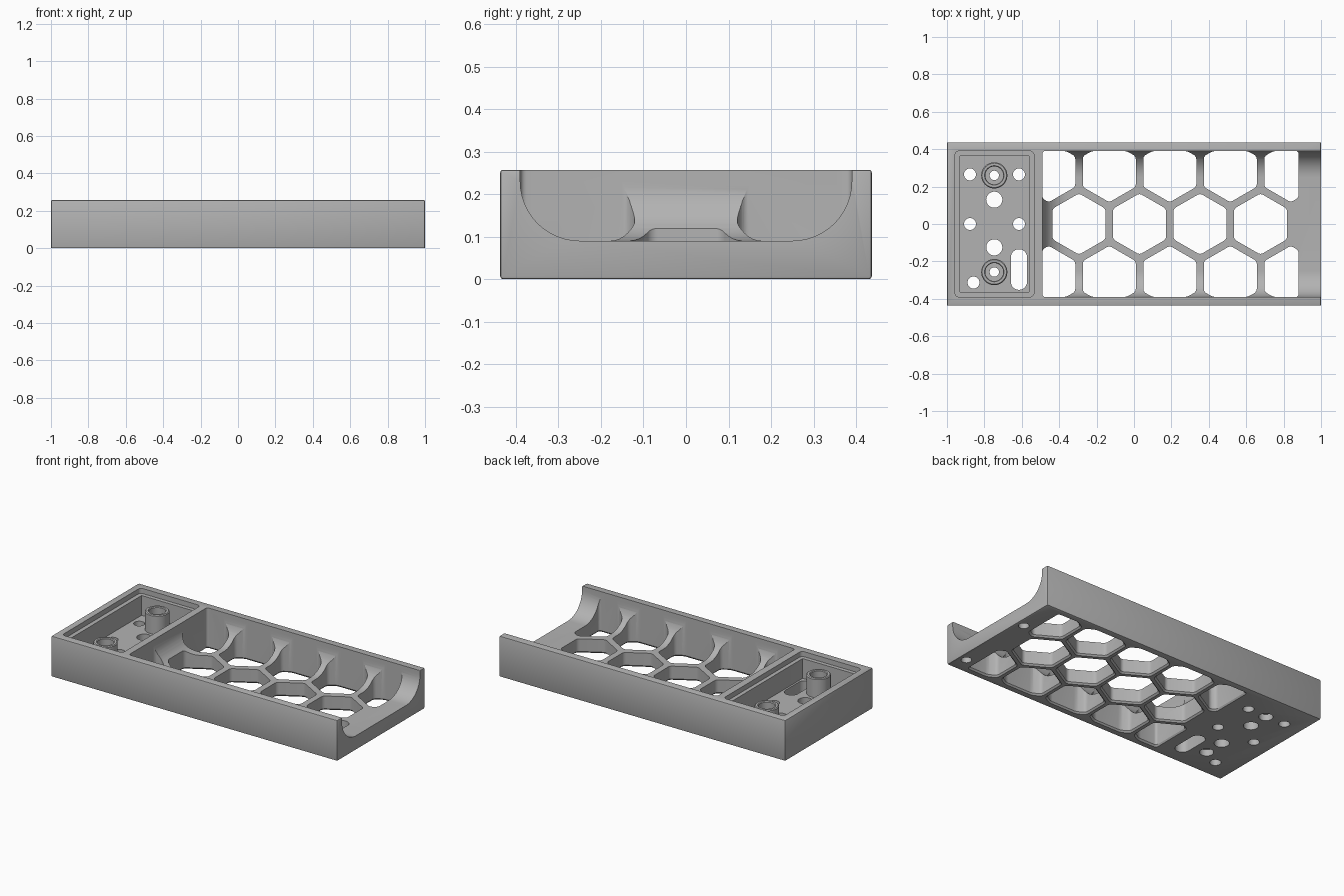
import bpy, bmesh, math
from mathutils import Vector

cube = bpy.data.objects.get("Cube")
if cube:
    bpy.data.objects.remove(cube, do_unlink=True)

mat = bpy.data.materials.new("plain_grey")
mat.use_nodes = True
GREY = (0.45, 0.45, 0.45, 1)
mat.diffuse_color = GREY
mat.node_tree.nodes["Principled BSDF"].inputs["Base Color"].default_value = GREY

L, W, H = 2.0, 0.874, 0.257       # outer size
FLOOR = 0.09                      # trough floor
POCKET = 0.10                     # compartment floor
FILLET = 0.14
INNER_Y = 0.39
PITCH, GAP = 0.3235, 0.04


def rounded_rect(x0, x1, y0, y1, r, steps=6):
    pts = []
    corners = [(x1 - r, y1 - r), (x0 + r, y1 - r), (x0 + r, y0 + r), (x1 - r, y0 + r)]
    for q, (cx, cy) in enumerate(corners):
        for i in range(steps + 1):
            a = math.pi / 2 * (q + i / steps)
            pts.append((cx + r * math.cos(a), cy + r * math.sin(a)))
    return pts


def circle(x, y, r, n=40):
    return [(x + r * math.cos(math.tau * i / n), y + r * math.sin(math.tau * i / n)) for i in range(n)]


def loft(bm, sections):
    """Solid through (outline, z) sections that share a point count."""
    rings = [[bm.verts.new((x, y, z)) for x, y in pts] for pts, z in sections]
    n = len(rings[0])
    for a, b in zip(rings, rings[1:]):
        for i in range(n):
            j = (i + 1) % n
            bm.faces.new((a[i], a[j], b[j], b[i]))
    bm.faces.new(rings[0][::-1])
    bm.faces.new(rings[-1])


def make_object(name, bm):
    bmesh.ops.recalc_face_normals(bm, faces=bm.faces)
    mesh = bpy.data.meshes.new(name)
    bm.to_mesh(mesh)
    bm.free()
    mesh.materials.append(mat)
    obj = bpy.data.objects.new(name, mesh)
    bpy.context.collection.objects.link(obj)
    return obj


def activate(obj):
    bpy.ops.object.select_all(action='DESELECT')
    obj.select_set(True)
    bpy.context.view_layer.objects.active = obj


def cut(target, name, bm):
    cutter = make_object(name, bm)
    cutter.hide_render = True
    mod = target.modifiers.new(name, 'BOOLEAN')
    mod.operation, mod.solver, mod.object = 'DIFFERENCE', 'EXACT', cutter
    activate(target)
    bpy.ops.object.modifier_apply(modifier=mod.name)
    bpy.data.objects.remove(cutter, do_unlink=True)


def hex_outline(cx, cy):
    """Pointed-top hexagon, trimmed to the trough and with rounded corners."""
    bm = bmesh.new()
    radius = (PITCH - GAP) / math.sqrt(3)
    bm.faces.new([bm.verts.new((cx + radius * math.sin(math.tau * i / 6),
                                cy + radius * math.cos(math.tau * i / 6), 0)) for i in range(6)])
    limits = [((-0.49, 0, 0), (-1, 0, 0)), ((0.88, 0, 0), (1, 0, 0)),
              ((0, INNER_Y, 0), (0, 1, 0)), ((0, -INNER_Y, 0), (0, -1, 0))]
    for co, no in limits:
        bmesh.ops.bisect_plane(bm, geom=bm.verts[:] + bm.edges[:] + bm.faces[:],
                               plane_co=co, plane_no=no, clear_outer=True)
    bmesh.ops.bevel(bm, geom=bm.verts[:], offset=0.015, segments=4,
                    profile=0.5, affect='VERTICES')
    pts = [(v.co.x, v.co.y) for v in bm.faces[:][0].verts]
    bm.free()
    return pts


def grown(pts, amount):
    """Outline pushed outward from its middle."""
    mid = sum((Vector(p) for p in pts), Vector((0, 0))) / len(pts)
    return [Vector(p) + (Vector(p) - mid).normalized() * amount for p in pts]


# Tray body with slightly softened outer edges
bm = bmesh.new()
bmesh.ops.create_cube(bm, size=1)
for v in bm.verts:
    v.co = Vector((v.co.x * L, v.co.y * W, (v.co.z + 0.5) * H))
bmesh.ops.bevel(bm, geom=bm.edges[:], offset=0.006, segments=2, profile=0.5, affect='EDGES')
tray = make_object("tray_body", bm)

# Trough with filleted floor, open at the +x end
bm = bmesh.new()
sections = []
for i in range(13):
    a = math.pi / 2 * i / 12
    d = FILLET * (1 - math.sin(a))
    z = FLOOR + FILLET * (1 - math.cos(a))
    sections.append((rounded_rect(-0.49 + d, 1.3 - d, -INNER_Y + d, INNER_Y - d, 0.035), z))
sections.append((rounded_rect(-0.49, 1.3, -INNER_Y, INNER_Y, 0.035), 0.4))
loft(bm, sections)
cut(tray, "trough_cutter", bm)

# Honeycomb openings: middle row of four, outer rows of five
bm = bmesh.new()
for row in (-1, 0, 1):
    for col in range(4 if row == 0 else 5):
        x = -0.294 + PITCH * (col - 0.5 * abs(row))
        pts = hex_outline(x, row * PITCH * math.sqrt(3) / 2)
        loft(bm, [(grown(pts, 0.012), -0.002), (pts, 0.01), (pts, 0.4)])
cut(tray, "honeycomb_cutter", bm)

# Compartment with a lid ledge
bm = bmesh.new()
loft(bm, [(rounded_rect(-0.957, -0.535, -INNER_Y, INNER_Y, 0.022), 0.225),
          (rounded_rect(-0.957, -0.535, -INNER_Y, INNER_Y, 0.022), 0.4)])
cut(tray, "ledge_cutter", bm)
bm = bmesh.new()
loft(bm, [(rounded_rect(-0.93, -0.56, -0.365, 0.365, 0.004), z) for z in (POCKET, 0.3)])
cut(tray, "compartment_cutter", bm)

# Round holes, cable slot and blind holes in the base
bm = bmesh.new()
holes = [(-0.877, 0.265, 0.032), (-0.615, 0.265, 0.032), (-0.877, 0, 0.032),
         (-0.615, 0, 0.032), (-0.858, -0.313, 0.032),
         (-0.747, 0.13, 0.043), (-0.747, -0.125, 0.043)]
for x, y, r in holes:
    loft(bm, [(circle(x, y, r), z) for z in (-0.05, 0.15)])
loft(bm, [(rounded_rect(-0.658, -0.572, -0.352, -0.135, 0.042), z) for z in (-0.05, 0.15)])
for y in (0.17, -0.33):
    loft(bm, [(circle(0.95, y, 0.03), z) for z in (-0.05, 0.05)])
posts = [(-0.747, 0.26), (-0.747, -0.257)]
for x, y in posts:
    loft(bm, [(circle(x, y, r), z) for r, z in
              ((0.04, -0.05), (0.04, 0.04), (0.025, 0.04), (0.025, 0.15))])
cut(tray, "hole_cutter", bm)

# Hollow screw posts with a stepped bore
finished = [tray]
for label, (x, y) in zip(("back", "front"), posts):
    profile = [(0.025, POCKET), (0.07, POCKET), (0.07, 0.215), (0.065, 0.22),
               (0.052, 0.22), (0.048, 0.215), (0.048, 0.14), (0.025, 0.14)]
    bm = bmesh.new()
    rings = [[bm.verts.new((px, py, z)) for px, py in circle(x, y, r)] for r, z in profile]
    for a, b in zip(rings, rings[1:] + rings[:1]):
        for i in range(len(a)):
            j = (i + 1) % len(a)
            bm.faces.new((a[i], a[j], b[j], b[i]))
    finished.append(make_object(label + "_screw_post", bm))

for obj in finished:
    activate(obj)
    bpy.ops.object.shade_smooth_by_angle(angle=math.radians(25))
